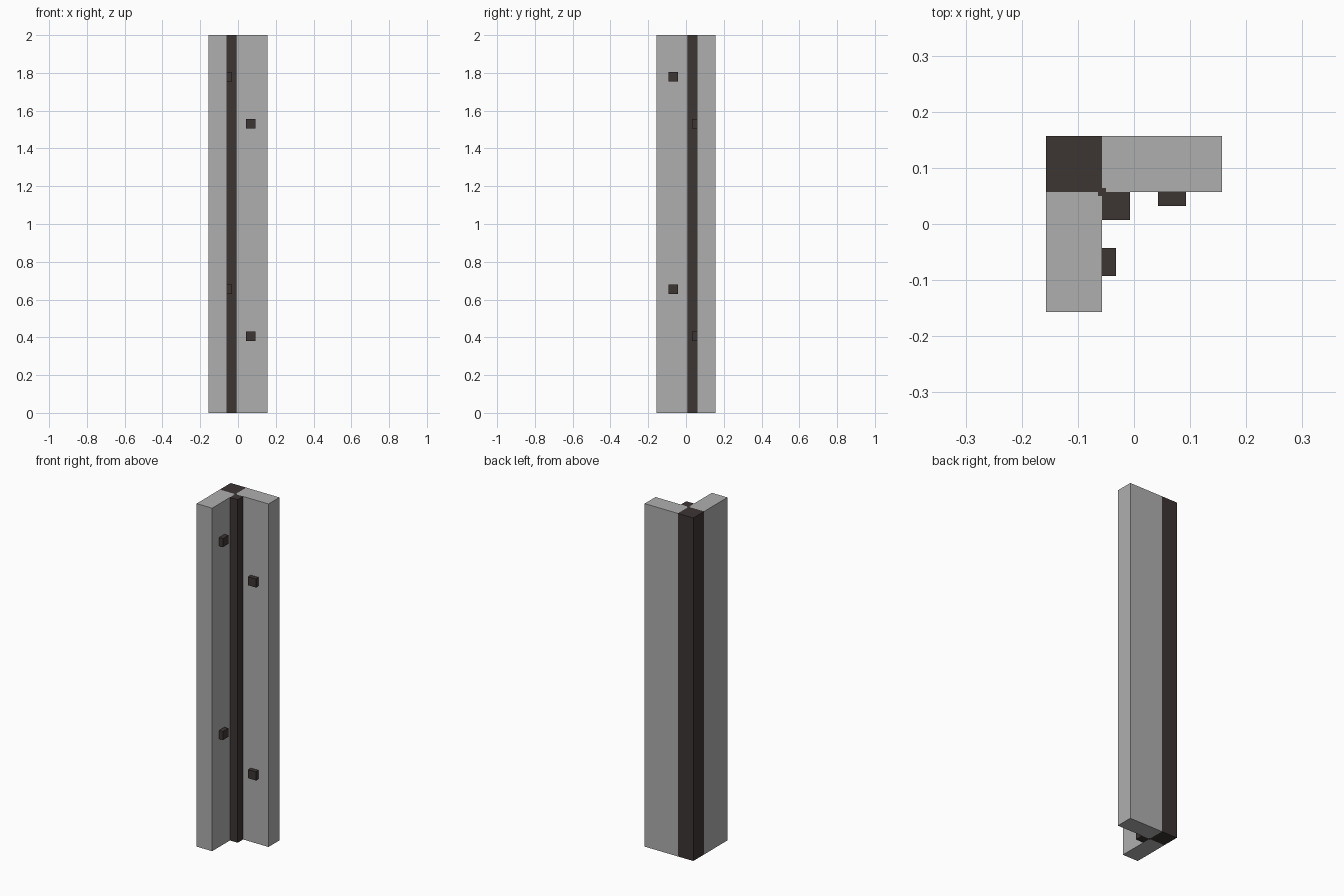
import bpy
import bmesh

cube = bpy.data.objects.get("Cube")
if cube:
    bpy.data.objects.remove(cube, do_unlink=True)


def make_material(name, color):
    mat = bpy.data.materials.new(name)
    mat.use_nodes = True
    mat.diffuse_color = color
    mat.node_tree.nodes["Principled BSDF"].inputs["Base Color"].default_value = color
    return mat


grey = make_material("light grey panel", (0.43, 0.43, 0.43, 1))
dark = make_material("dark brown metal", (0.045, 0.036, 0.034, 1))

HEIGHT = 2.0
OUT = 0.157    # outer extent of the corner
IN = 0.057     # inner wall plane
POST = 0.007   # inner edge of the small post
LOW, HIGH = 0.05, 0.064   # neck joining the two posts


def extrude(name, outline, z0, z1, mat):
    """Prism from a plan outline, between two heights."""
    bm = bmesh.new()
    base = bm.faces.new([bm.verts.new((x, y, z0)) for x, y in outline])
    top = bmesh.ops.extrude_face_region(bm, geom=[base])["geom"]
    for v in top:
        if isinstance(v, bmesh.types.BMVert):
            v.co.z = z1
    bmesh.ops.recalc_face_normals(bm, faces=bm.faces)
    mesh = bpy.data.meshes.new(name)
    bm.to_mesh(mesh)
    bm.free()
    mesh.materials.append(mat)
    obj = bpy.data.objects.new(name, mesh)
    bpy.context.collection.objects.link(obj)
    return obj


def swap(outline):
    """Mirror a plan outline across the corner's diagonal."""
    return [(-y, -x) for x, y in outline]


def rect(x0, x1, y0, y1):
    return [(x0, y0), (x1, y0), (x1, y1), (x0, y1)]


# Wall panels, notched where the neck passes between them
panel = [(-LOW, IN), (OUT, IN), (OUT, OUT), (-IN, OUT), (-IN, HIGH), (-LOW, HIGH)]
extrude("back_panel", panel, 0, HEIGHT, grey)
extrude("side_panel", swap(panel), 0, HEIGHT, grey)

# Outer corner post, neck and inner post as one profile
half = [(-IN, OUT), (-IN, HIGH), (-LOW, HIGH), (-LOW, IN), (-POST, IN)]
profile = [(-OUT, OUT)] + half + [(-POST, POST)] + swap(half)[::-1]
extrude("corner_post", profile, 0, HEIGHT, dark)

# Square bolts, staggered between the two panels
bolt = rect(0.043, 0.093, 0.032, IN)
for i, z in enumerate((0.405, 1.53)):
    extrude(f"back_bolt_{i + 1}", bolt, z - 0.025, z + 0.025, dark)
    z += 0.25
    extrude(f"side_bolt_{i + 1}", swap(bolt), z - 0.025, z + 0.025, dark)
